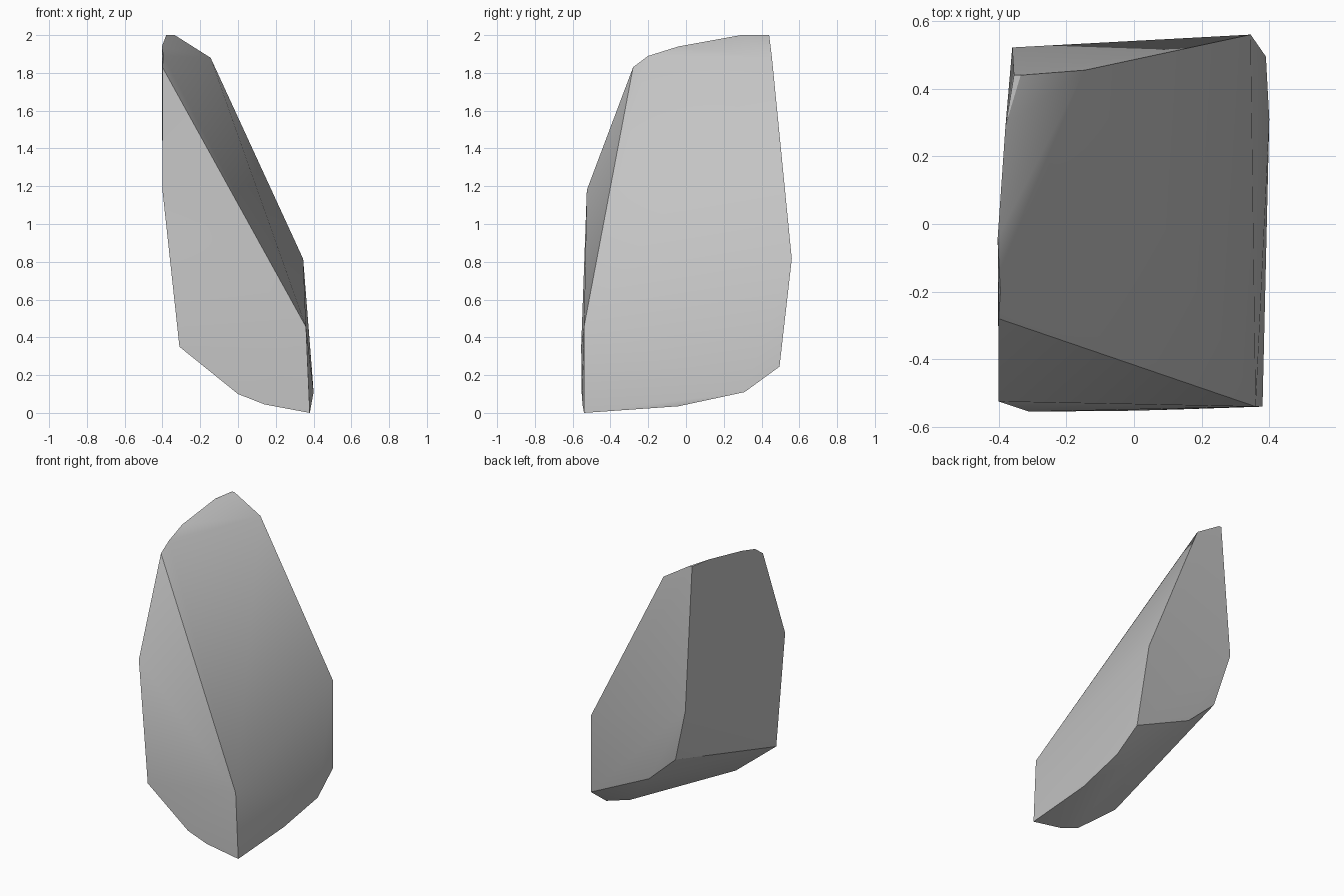
import bpy, bmesh
from math import radians

cube = bpy.data.objects.get("Cube")
if cube:
    bpy.data.objects.remove(cube, do_unlink=True)

# One plain stone colour
stone = bpy.data.materials.new("stone grey")
stone.use_nodes = True
colour = (0.55, 0.55, 0.55, 1)
stone.diffuse_color = colour
stone.node_tree.nodes["Principled BSDF"].inputs["Base Color"].default_value = colour

# Corners of the chipped boulder, grouped by area
crest = [(-.40, -.28, 1.83), (-.395, -.2, 1.89), (-.403, -.04, 1.94),
         (-.38, .29, 2), (-.335, .44, 2), (-.355, .44, 2), (-.145, .455, 1.88)]
back = [(.345, .56, .815), (.39, .495, .245), (-.36, .522, 1.02),
        (-.257, .483, .64), (-.05, .48, .45)]
front = [(.36, -.54, .455), (-.31, -.555, .35), (-.40, -.525, 1.18)]
underside = [(.38, -.54, 0), (.14, -.548, .045), (0, -.552, .10),
             (.385, -.04, .035), (.40, .31, .11), (.26, .245, .13)]

# Wrap the corners in a faceted solid
bm = bmesh.new()
for corner in crest + back + front + underside:
    bm.verts.new(corner)
bmesh.ops.convex_hull(bm, input=bm.verts[:])
bmesh.ops.delete(bm, geom=[v for v in bm.verts if not v.link_faces], context='VERTS')
bmesh.ops.recalc_face_normals(bm, faces=bm.faces[:])
mesh = bpy.data.meshes.new("boulder")
bm.to_mesh(mesh)
bm.free()
mesh.materials.append(stone)

boulder = bpy.data.objects.new("boulder", mesh)
bpy.context.collection.objects.link(boulder)

# Soft facets with crisp main ridges
bpy.ops.object.select_all(action='DESELECT')
boulder.select_set(True)
bpy.context.view_layer.objects.active = boulder
bpy.ops.object.shade_smooth_by_angle(angle=radians(30))
